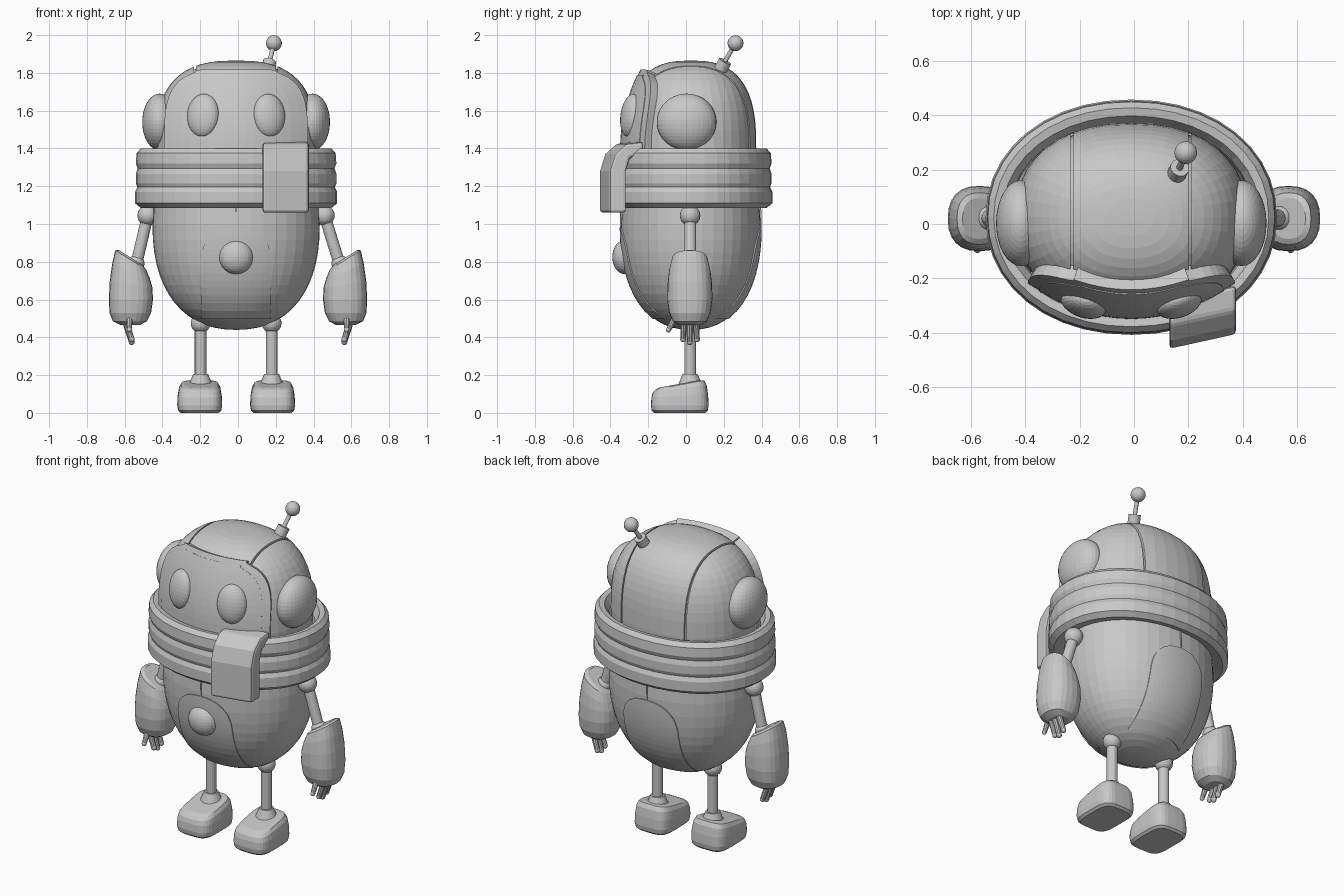
import bpy, bmesh, math
from mathutils import Vector

if "Cube" in bpy.data.objects:
    bpy.data.objects.remove(bpy.data.objects["Cube"], do_unlink=True)

GREY = (0.58, 0.58, 0.58, 1)
mat = bpy.data.materials.new("plain_grey")
mat.use_nodes = True
mat.diffuse_color = GREY
mat.node_tree.nodes["Principled BSDF"].inputs["Base Color"].default_value = GREY

CX, CY = -0.01, 0.025          # axis of the torso and head


def finish(name, bm):
    bmesh.ops.recalc_face_normals(bm, faces=bm.faces)
    me = bpy.data.meshes.new(name)
    bm.to_mesh(me)
    bm.free()
    me.materials.append(mat)
    ob = bpy.data.objects.new(name, me)
    bpy.context.collection.objects.link(ob)
    return ob


def spow(v, e):
    return math.copysign(abs(v) ** e, v)


def loft(rings, p=2, n=32, loop=False):
    """Stack superellipse rings (cx, cy, z, rx, ry, slope_x, slope_y)."""
    bm = bmesh.new()
    rows = []
    for cx, cy, z, rx, ry, sx, sy in rings:
        row = []
        for i in range(n):
            a = math.tau * i / n
            dx = rx * spow(math.cos(a), 2 / p)
            dy = ry * spow(math.sin(a), 2 / p)
            row.append(bm.verts.new((cx + dx, cy + dy, z + sx * dx + sy * dy)))
        rows.append(row)
    pairs = list(zip(rows, rows[1:])) + ([(rows[-1], rows[0])] if loop else [])
    for a, b in pairs:
        for i in range(n):
            j = (i + 1) % n
            bm.faces.new((a[i], a[j], b[j], b[i]))
    if not loop:
        bm.faces.new(rows[0])
        bm.faces.new(rows[-1])
    return bm


def dome(zc, rx, ry, rz, e, steps=14):
    """Half superellipsoid, from its equator to its pole."""
    out = []
    for k in range(steps + 1):
        t = math.pi / 2 * min(k / steps, 0.985)
        w = math.cos(t) ** (2 / e)
        out.append((CX, CY, zc + rz * math.sin(t) ** (2 / e), rx * w, ry * w, 0, 0))
    return out


def ball(name, loc, scale, rot=(0, 0, 0), seg=24):
    bpy.ops.mesh.primitive_uv_sphere_add(segments=seg, ring_count=seg * 2 // 3,
                                         location=loc, rotation=rot)
    ob = bpy.context.object
    ob.name = name
    ob.scale = scale if isinstance(scale, tuple) else (scale,) * 3
    ob.data.materials.append(mat)
    return ob


def rod(name, a, b, r1, r2=None, seg=16):
    a, b = Vector(a), Vector(b)
    d = b - a
    bpy.ops.mesh.primitive_cone_add(vertices=seg, radius1=r1, radius2=r1 if r2 is None else r2,
                                    depth=d.length, location=(a + b) / 2,
                                    rotation=d.to_track_quat('Z', 'Y').to_euler())
    bpy.context.object.name = name
    bpy.context.object.data.materials.append(mat)


def patch(name, z0, z1, width, surface, thick, cols=14, rows=18):
    """Curved plate: width(z) gives its half width, surface(x, z) its y."""
    bm = bmesh.new()
    grid = []
    for r in range(rows + 1):
        t = math.sin(math.pi / 2 * r / rows)
        z = z0 + (z1 - z0) * t
        w = width(z)
        xs = [CX + w * (2 * c / cols - 1) for c in range(cols + 1)]
        grid.append([bm.verts.new((x, surface(x, z), z)) for x in xs])
    for a, b in zip(grid, grid[1:]):
        for i in range(cols):
            bm.faces.new((a[i], a[i + 1], b[i + 1], b[i]))
    ob = finish(name, bm)
    mod = ob.modifiers.new("thickness", 'SOLIDIFY')
    mod.thickness = thick
    mod.offset = 0
    return ob


# Torso: egg with a rounded bottom, closed under the scarf
torso = dome(1.0, 0.443, 0.37, -0.56, 2.3)
finish("torso", loft([(CX, CY, 1.25, 0.43, 0.355, 0, 0)] + torso, 2.1, 40))


# Arched panels and short seams on the front and back of the torso
def torso_y(side):
    def f(x, z):
        level = max(1 - abs((z - 1) / 0.56) ** 2.3, 0) ** (2.1 / 2.3)
        return CY + side * (0.002 + 0.37 * max(level - abs((x - CX) / 0.443) ** 2.1, 0) ** (1 / 2.1))
    return f


def arch(z):
    return 0.183 * max(1 - max((z - 0.8) / 0.18, 0) ** 2.4, 0.0005) ** (1 / 2.4)


for label, side in (("front", -1), ("back", 1)):
    patch(label + "_panel", 0.5, 0.98, arch, torso_y(side), 0.008)
    patch(label + "_seam", 0.98, 1.1, lambda z: 0.003, torso_y(side), 0.006, 1, 6)

ball("chest_button", (CX, -0.325, 0.825), (0.09, 0.065, 0.09))

# Head: inner core with three shell sections separated by narrow gaps
shell = [(CX, CY, 1.15, 0.41, 0.335, 0, 0)] + dome(1.4, 0.428, 0.347, 0.465, 2.7)
core = [(x, y, 1.15 + (z - 1.15) * 0.98, rx * 0.975, ry * 0.975, 0, 0) for x, y, z, rx, ry, _, _ in shell]
finish("head_core", loft(core, 2.25, 40))
for name, lo, hi in (("head_right_shell", -1, -0.233), ("head_middle_shell", -0.223, 0.2),
                     ("head_left_shell", 0.21, 1)):
    bm = loft(shell, 2.25, 40)
    for x, sign in ((lo, -1), (hi, 1)):
        geom = bm.verts[:] + bm.edges[:] + bm.faces[:]
        cut = bmesh.ops.bisect_plane(bm, geom=geom, plane_co=(x, 0, 0),
                                     plane_no=(sign, 0, 0), clear_outer=True)
        edges = [e for e in cut["geom_cut"] if isinstance(e, bmesh.types.BMEdge)]
        if edges:
            bmesh.ops.holes_fill(bm, edges=edges)
    finish(name, bm)


# Face plate with a set-back rim behind it
def outline(half, top):
    return lambda z: half * max(1 - max((z - 1.42) / (top - 1.42), 0) ** 3.6, 0.12) ** (1 / 3.6)


def face_y(setback):
    return lambda x, z: -(0.335 - setback - 0.9 * (x - CX) ** 2 - 0.6 * (z - 1.4) ** 2)


patch("face_plate", 1.2, 1.785, outline(0.335, 1.785), face_y(-0.004), 0.02)
patch("face_rim", 1.2, 1.8, outline(0.36, 1.8), face_y(-0.026 + 0.06), 0.08)

for s, label in ((-1, "right"), (1, "left")):
    ball(label + "_eye", (CX + s * 0.175, -0.292, 1.575), (0.087, 0.05, 0.115), (-0.15, 0, s * 0.33))
    ball(label + "_ear", (CX + s * 0.405, 0.003, 1.54), (0.092, 0.158, 0.15), seg=32)

# Antenna
tip = (0.19, 0.262, 1.957)
rod("antenna_base", (0.156, 0.182, 1.815), (0.168, 0.207, 1.862), 0.035)
rod("antenna_stem", (0.165, 0.2, 1.85), tip, 0.012)
ball("antenna_ball", tip, 0.042, seg=20)

# Scarf: ridged loop of cloth, as (offset from outer edge, height)
fold = ((-0.085, 1.35), (-0.06, 1.395), (-0.03, 1.4), (-0.008, 1.375), (-0.004, 1.32), (-0.014, 1.295),
        (-0.004, 1.265), (-0.004, 1.215), (-0.012, 1.195), (0, 1.17), (0, 1.11), (-0.03, 1.085), (-0.09, 1.1))
finish("scarf", loft([(CX, CY, z, 0.535 + o, 0.432 + o, 0, 0) for o, z in fold], 2.1, 40, True))

# Scarf end: bent strap hanging over the loop
strap = ((-0.458, 1.06), (-0.458, 1.28), (-0.43, 1.37), (-0.37, 1.425), (-0.28, 1.435),
         (-0.28, 1.37), (-0.35, 1.35), (-0.37, 1.28), (-0.37, 1.06))
bm = bmesh.new()
ends = [[bm.verts.new((x, y + 0.22 * (x - 0.13), z)) for y, z in strap] for x in (0.13, 0.375)]
for e in ends:
    bm.faces.new(e)
for i in range(len(strap)):
    j = (i + 1) % len(strap)
    bm.faces.new((ends[0][i], ends[0][j], ends[1][j], ends[1][i]))
bev = finish("scarf_end", bm).modifiers.new("soft_edges", 'BEVEL')
bev.width = 0.014
bev.segments = 2

# Limbs
sleeve = ((0.465, 0.57, 0.05, 0.06, 0), (0.485, 0.572, 0.09, 0.09, 0), (0.53, 0.57, 0.11, 0.11, 0),
          (0.6, 0.567, 0.117, 0.12, 0), (0.68, 0.566, 0.113, 0.118, 0.15),
          (0.75, 0.566, 0.1, 0.11, 0.4), (0.81, 0.568, 0.082, 0.095, 0.62), (0.822, 0.568, 0.062, 0.075, 0.64))
sole = ((0, 0.1, 0.135, 0), (0.012, 0.114, 0.148, 0), (0.04, 0.119, 0.153, 0), (0.09, 0.117, 0.15, 0.05),
        (0.128, 0.11, 0.142, 0.14), (0.148, 0.098, 0.128, 0.19), (0.154, 0.08, 0.105, 0.18))
for s, label in ((-1, "right"), (1, "left")):
    # Arm
    sx = CX + s * 0.468
    ball(label + "_shoulder", (sx, 0.022, 1.045), 0.054)
    rod(label + "_upper_arm", (sx, 0.022, 1.045), (s * 0.54, 0.022, 0.78), 0.031)
    ball(label + "_elbow", (s * 0.54, 0.022, 0.79), 0.045)
    finish(label + "_forearm", loft([(s * c, 0.02, z, rx, ry, s * t, 0) for z, c, rx, ry, t in sleeve], 2.4, 24))
    # Fingers and thumb
    for name, y, low in (("front", -0.015, 0.39), ("middle", 0.02, 0.375), ("back", 0.058, 0.39)):
        a, b = (s * 0.597, y * 0.9, 0.49), (s * 0.563, y, low)
        rod(f"{label}_{name}_finger", a, b, 0.018, 0.015, 10)
        ball(f"{label}_{name}_fingertip", b, 0.016, seg=12)
    rod(label + "_thumb", (s * 0.575, -0.06, 0.5), (s * 0.575, -0.092, 0.44), 0.018, 0.013, 10)
    ball(label + "_thumb_tip", (s * 0.575, -0.093, 0.44), 0.014, seg=12)
    # Leg
    lx = CX + s * 0.188
    ball(label + "_hip", (lx, 0.022, 0.475), 0.052)
    rod(label + "_leg", (lx, 0.022, 0.14), (lx, 0.022, 0.48), 0.031)
    rod(label + "_ankle", (lx, 0.022, 0.15), (lx, 0.022, 0.205), 0.063, 0.04, 20)
    fx = CX + s * 0.193
    finish(label + "_foot", loft([(fx, -0.033, z, rx, ry, 0, t) for z, rx, ry, t in sole], 4, 32))
